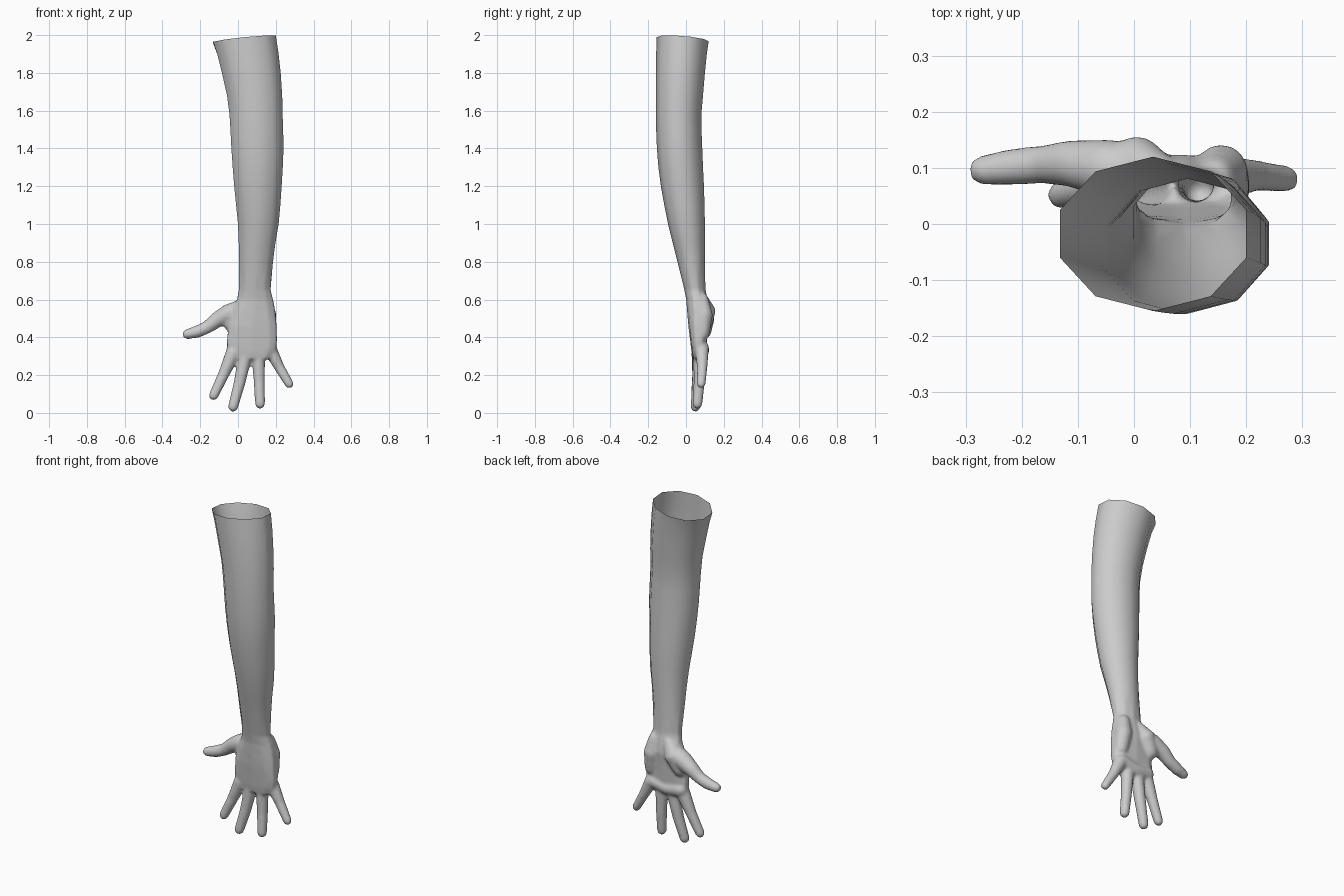
import bpy, bmesh, math
from mathutils import Vector

if "Cube" in bpy.data.objects:
    bpy.data.objects.remove(bpy.data.objects["Cube"])

SIDES = 10


def rim_z(x, y):
    return 1.978 + 0.10 * (x - 0.03) - 0.08 * (y + 0.02)


def section(z, x0, x1, y0, y1, power=1.0):
    """Ten-sided horizontal section filling the given x and y ranges."""
    pts = []
    for i in range(SIDES):
        a = 2 * math.pi * (i + 0.5) / SIDES
        c, s = math.cos(a) / math.cos(math.pi / SIDES), math.sin(a)
        c = math.copysign(abs(c) ** power, c)
        s = math.copysign(abs(s) ** power, s)
        pts.append(Vector(((x0 + x1) / 2 + c * (x1 - x0) / 2,
                           (y0 + y1) / 2 + s * (y1 - y0) / 2, z)))
    return pts


def loft(bm, rings, caps=True):
    loops = [[bm.verts.new(p) for p in r] for r in rings]
    for a, b in zip(loops, loops[1:]):
        n = len(a)
        for i in range(n):
            bm.faces.new((a[i], a[(i + 1) % n], b[(i + 1) % n], b[i]))
    if caps:
        bm.faces.new(loops[0][::-1])
        bm.faces.new(loops[-1])
    return loops


def limb(bm, stations, n=14):
    """Round-ended tube through (x, y, z, radius) stations."""
    pts = [Vector(s[:3]) for s in stations]
    rad = [s[3] for s in stations]
    rings = []

    def ring(c, t, r):
        u = t.cross(Vector((0, 1, 0))).normalized()
        v = t.cross(u)
        rings.append([c + r * (math.cos(2 * math.pi * i / n) * u
                               + math.sin(2 * math.pi * i / n) * v) for i in range(n)])

    first = (pts[1] - pts[0]).normalized()
    last = (pts[-1] - pts[-2]).normalized()
    for d in (80, 55, 30):
        a = math.radians(d)
        ring(pts[0] - first * rad[0] * math.sin(a), first, rad[0] * math.cos(a))
    for i, p in enumerate(pts):
        t = pts[min(i + 1, len(pts) - 1)] - pts[max(i - 1, 0)]
        ring(p, t.normalized(), rad[i])
    for d in (30, 55, 80):
        a = math.radians(d)
        ring(pts[-1] + last * rad[-1] * math.sin(a), last, rad[-1] * math.cos(a))
    loft(bm, rings)


# Hand: wrist and palm block
bm = bmesh.new()
palm = [(0.80, 0.005, 0.185, -0.045, 0.10, 1), (0.65, 0.005, 0.172, -0.010, 0.105, 1),
        (0.60, -0.005, 0.185, 0.000, 0.115, 0.95), (0.54, -0.030, 0.197, 0.005, 0.125, 0.85),
        (0.46, -0.050, 0.204, 0.012, 0.118, 0.75), (0.38, -0.058, 0.206, 0.022, 0.112, 0.7),
        (0.33, -0.055, 0.198, 0.028, 0.108, 0.7), (0.285, -0.035, 0.165, 0.036, 0.092, 0.7)]
loft(bm, [section(*r) for r in palm])
# Fleshy pads at the heel and across the knuckles
limb(bm, [(0.05, 0.085, 0.60, 0.035), (0.005, 0.102, 0.54, 0.056), (-0.03, 0.095, 0.47, 0.045)])
limb(bm, [(0.145, 0.085, 0.60, 0.035), (0.155, 0.095, 0.52, 0.048), (0.165, 0.085, 0.42, 0.040)])
limb(bm, [(-0.02, 0.078, 0.335, 0.042), (0.06, 0.080, 0.325, 0.042), (0.16, 0.082, 0.345, 0.040)])
# Thumb
limb(bm, [(0.02, 0.085, 0.55, 0.050), (-0.05, 0.100, 0.525, 0.052), (-0.115, 0.108, 0.490, 0.042),
          (-0.165, 0.106, 0.452, 0.034), (-0.215, 0.102, 0.430, 0.033), (-0.268, 0.096, 0.417, 0.027)])
# Fingers: base, middle joint, tip
for base, mid, tip in [
        ((-0.025, 0.068, 0.32, 0.040), (-0.078, 0.062, 0.20, 0.030), (-0.129, 0.052, 0.092, 0.026)),
        ((0.040, 0.070, 0.31, 0.037), (0.006, 0.062, 0.15, 0.031), (-0.026, 0.050, 0.033, 0.027)),
        ((0.108, 0.074, 0.31, 0.036), (0.113, 0.070, 0.16, 0.030), (0.117, 0.060, 0.048, 0.027)),
        ((0.168, 0.084, 0.34, 0.038), (0.218, 0.086, 0.243, 0.028), (0.271, 0.080, 0.153, 0.024))]:
    limb(bm, [base, mid, tip])
bmesh.ops.recalc_face_normals(bm, faces=bm.faces[:])
mesh = bpy.data.meshes.new("arm")
bm.to_mesh(mesh)
bm.free()
arm = bpy.data.objects.new("arm", mesh)
bpy.context.collection.objects.link(arm)

# Fuse the hand parts into one soft skin
fuse = arm.modifiers.new("fuse", 'REMESH')
fuse.mode = 'VOXEL'
fuse.voxel_size = 0.008
soften = arm.modifiers.new("soften", 'SMOOTH')
soften.factor = 0.5
soften.iterations = 8
skin = bpy.data.meshes.new_from_object(
    arm.evaluated_get(bpy.context.evaluated_depsgraph_get()))
arm.modifiers.clear()
arm.data = skin

# Cut the wrist open
bm = bmesh.new()
bm.from_mesh(skin)
bmesh.ops.bisect_plane(bm, geom=bm.verts[:] + bm.edges[:] + bm.faces[:], dist=1e-5,
                       plane_co=(0, 0, 0.69), plane_no=(0, 0, 1), clear_outer=True)
wrist = [e for e in bm.edges if e.is_boundary]

# Forearm, elbow and upper arm as an open sleeve
sleeve = [(0.80, 0.005, 0.185, -0.045, 0.100), (0.90, 0.004, 0.198, -0.070, 0.100),
          (1.00, 0.000, 0.215, -0.095, 0.100), (1.10, -0.010, 0.224, -0.115, 0.098),
          (1.20, -0.020, 0.231, -0.133, 0.095), (1.30, -0.028, 0.237, -0.146, 0.090),
          (1.40, -0.035, 0.241, -0.154, 0.086), (1.50, -0.040, 0.239, -0.158, 0.082),
          (1.58, -0.045, 0.236, -0.160, 0.081), (1.68, -0.058, 0.234, -0.160, 0.090),
          (1.80, -0.085, 0.226, -0.160, 0.100), (1.90, -0.110, 0.215, -0.158, 0.110)]
rings = [section(*r) for r in sleeve]
rings.append([Vector((p.x, p.y, rim_z(p.x, p.y)))
              for p in section(2, -0.132, 0.200, -0.155, 0.120)])
loops = loft(bm, rings, caps=False)

# Join the sleeve to the wrist
low = loops[0]
low_edges = [bm.edges.get((low[i], low[(i + 1) % SIDES])) for i in range(SIDES)]
bmesh.ops.bridge_loops(bm, edges=wrist + low_edges)
bmesh.ops.recalc_face_normals(bm, faces=bm.faces[:])
bm.to_mesh(skin)
bm.free()

grey = bpy.data.materials.new("plain grey")
grey.diffuse_color = (0.6, 0.6, 0.6, 1)
grey.use_nodes = True
grey.node_tree.nodes["Principled BSDF"].inputs["Base Color"].default_value = grey.diffuse_color
skin.materials.clear()
skin.materials.append(grey)
for p in skin.polygons:
    p.use_smooth = True
    p.material_index = 0
